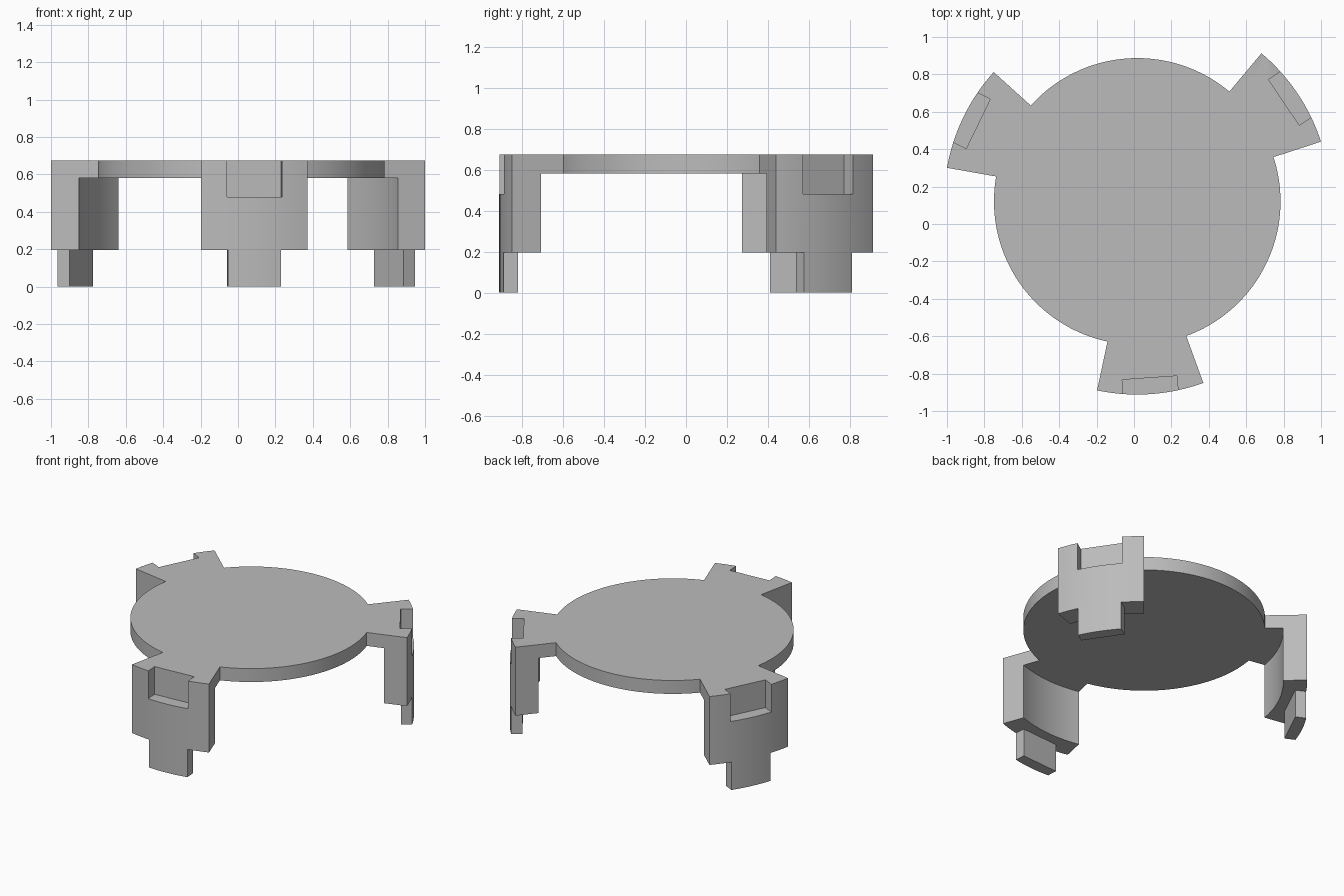
import bpy
import bmesh
from math import radians, cos, sin
from mathutils import Matrix, Vector

cube = bpy.data.objects.get("Cube")
if cube:
    bpy.data.objects.remove(cube, do_unlink=True)

# Main sizes
CENTRE = Vector((0.0174, 0.121, 0))
R_OUT, R_IN, R_DISC = 1.033, 0.882, 0.766
TOP, PLATE_Z, NOTCH_Z, LEG_Z = 0.674, 0.58, 0.48, 0.195
HALF = 16                      # half the angle of each leg
LEGS = [34, 154, 274]          # leg directions in degrees

grey = bpy.data.materials.new("plain grey")
grey.use_nodes = True
colour = (0.5, 0.5, 0.5, 1)
grey.diffuse_color = colour
grey.node_tree.nodes["Principled BSDF"].inputs["Base Color"].default_value = colour


def arc(radius, start, end, step=2):
    n = round(abs(end - start) / step)
    angles = [radians(start + (end - start) * i / n) for i in range(n + 1)]
    return [(radius * cos(a), radius * sin(a)) for a in angles]


def prism(bm, outline, z0, z1, turn=0):
    """Extrude a counter-clockwise outline from z0 to z1."""
    place = Matrix.Translation(CENTRE) @ Matrix.Rotation(radians(turn), 4, "Z")
    low = [bm.verts.new(place @ Vector((x, y, z0))) for x, y in outline]
    high = [bm.verts.new(place @ Vector((x, y, z1))) for x, y in outline]
    bm.faces.new(low[::-1])
    bm.faces.new(high)
    for i in range(len(low)):
        j = (i + 1) % len(low)
        bm.faces.new((low[i], low[j], high[j], high[i]))


def make_object(name, bm):
    mesh = bpy.data.meshes.new(name)
    bmesh.ops.recalc_face_normals(bm, faces=bm.faces)
    bm.to_mesh(mesh)
    bm.free()
    mesh.materials.append(grey)
    obj = bpy.data.objects.new(name, mesh)
    bpy.context.collection.objects.link(obj)
    return obj


def combine(target, tool, operation):
    mod = target.modifiers.new(operation.lower(), "BOOLEAN")
    mod.operation, mod.solver, mod.object = operation, "EXACT", tool
    bpy.context.view_layer.objects.active = target
    bpy.ops.object.modifier_apply(modifier=mod.name)
    bpy.data.objects.remove(tool, do_unlink=True)


# Round plate with three flared arms
outline = []
for c in LEGS:
    outline += arc(R_OUT, c - HALF, c + HALF)
    outline += arc(R_DISC, c + HALF, c + 120 - HALF)
bm = bmesh.new()
prism(bm, outline, PLATE_Z, TOP)
stand = make_object("three_legged_stand", bm)

# Curved legs, full height
bm = bmesh.new()
sector = arc(R_OUT, -HALF, HALF) + arc(R_IN, HALF, -HALF)
for c in LEGS:
    prism(bm, sector, 0, TOP, c)
combine(stand, make_object("legs", bm), "UNION")

# Cutters: pocket at the top of each leg, and the waste around each foot tab
pocket = [(0.946, -0.147), (1.2, -0.147), (1.2, 0.147), (0.946, 0.147)]
w, d = 0.142, 0.952
waste = [(0.7, -0.4), (1.2, -0.4), (1.2, -w), (d, -w),
         (d, w), (1.2, w), (1.2, 0.4), (0.7, 0.4)]
bm = bmesh.new()
for c in LEGS:
    prism(bm, pocket, NOTCH_Z, TOP + 0.1, c)
    prism(bm, waste, -0.1, LEG_Z, c)
cutters = make_object("cutters", bm)
cutters.hide_render = True
combine(stand, cutters, "DIFFERENCE")

# Smooth curves, crisp edges
bpy.ops.object.select_all(action="DESELECT")
stand.select_set(True)
bpy.context.view_layer.objects.active = stand
bpy.ops.object.shade_smooth_by_angle(angle=radians(30))
